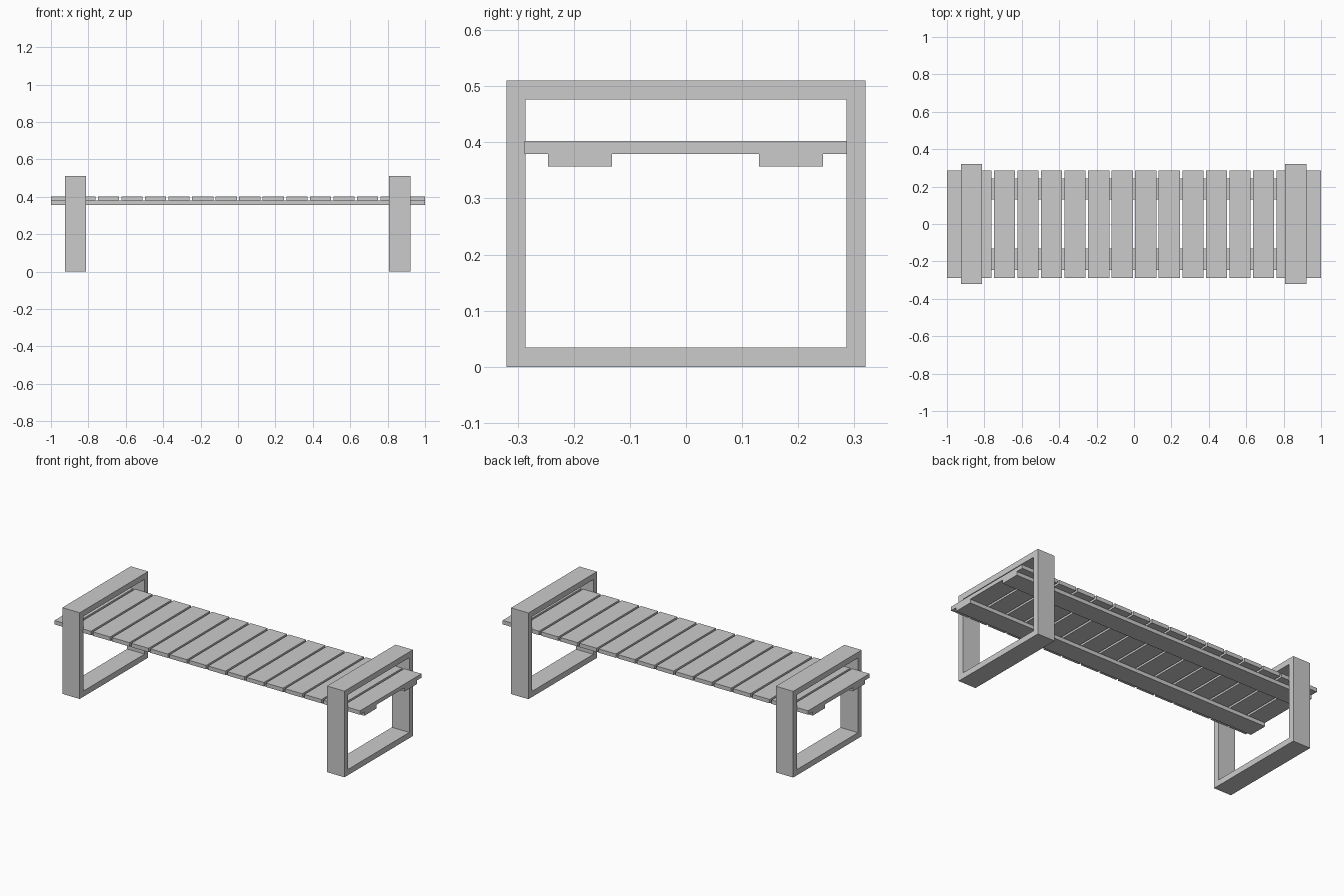
import bpy, bmesh

if "Cube" in bpy.data.objects:
    bpy.data.objects.remove(bpy.data.objects["Cube"])

SLATS, SLAT_W = 16, 0.113
PITCH = (2 - SLAT_W) / (SLATS - 1)


def make_object(name, bm):
    bmesh.ops.recalc_face_normals(bm, faces=bm.faces)
    mesh = bpy.data.meshes.new(name)
    bm.to_mesh(mesh)
    bm.free()
    obj = bpy.data.objects.new(name, mesh)
    bpy.context.collection.objects.link(obj)
    return obj


def box(name, x0, x1, y0, y1, z0, z1):
    bm = bmesh.new()
    bmesh.ops.create_cube(bm, size=1)
    bmesh.ops.scale(bm, vec=(x1 - x0, y1 - y0, z1 - z0), verts=bm.verts)
    bmesh.ops.translate(bm, vec=((x0 + x1) / 2, (y0 + y1) / 2, (z0 + z1) / 2), verts=bm.verts)
    return make_object(name, bm)


def frame(name, x0, x1, half_y=0.32, height=0.51, t=0.034):
    """Closed rectangular band, extruded along x."""
    def loop(bm, inset):
        y, lo, hi = half_y - inset, inset, height - inset
        return [bm.verts.new((x0, *p)) for p in ((-y, lo), (y, lo), (y, hi), (-y, hi))]
    bm = bmesh.new()
    outer, inner = loop(bm, 0), loop(bm, t)
    for i in range(4):
        j = (i + 1) % 4
        bm.faces.new((outer[i], outer[j], inner[j], inner[i]))
    ext = bmesh.ops.extrude_face_region(bm, geom=bm.faces[:], use_keep_orig=True)
    verts = [v for v in ext["geom"] if isinstance(v, bmesh.types.BMVert)]
    bmesh.ops.translate(bm, vec=(x1 - x0, 0, 0), verts=verts)
    return make_object(name, bm)


# Leg frames that also form the armrests
frame("left_leg_frame", -0.926, -0.812)
frame("right_leg_frame", 0.807, 0.921)

# Long rails under the seat
box("front_rail", -1, 1, -0.246, -0.132, 0.357, 0.379)
box("back_rail", -1, 1, 0.130, 0.244, 0.357, 0.379)

# Seat slats running front to back
for i in range(SLATS):
    x = -1 + i * PITCH
    box(f"seat_slat_{i + 1}", x, x + SLAT_W, -0.288, 0.287, 0.379, 0.402)
